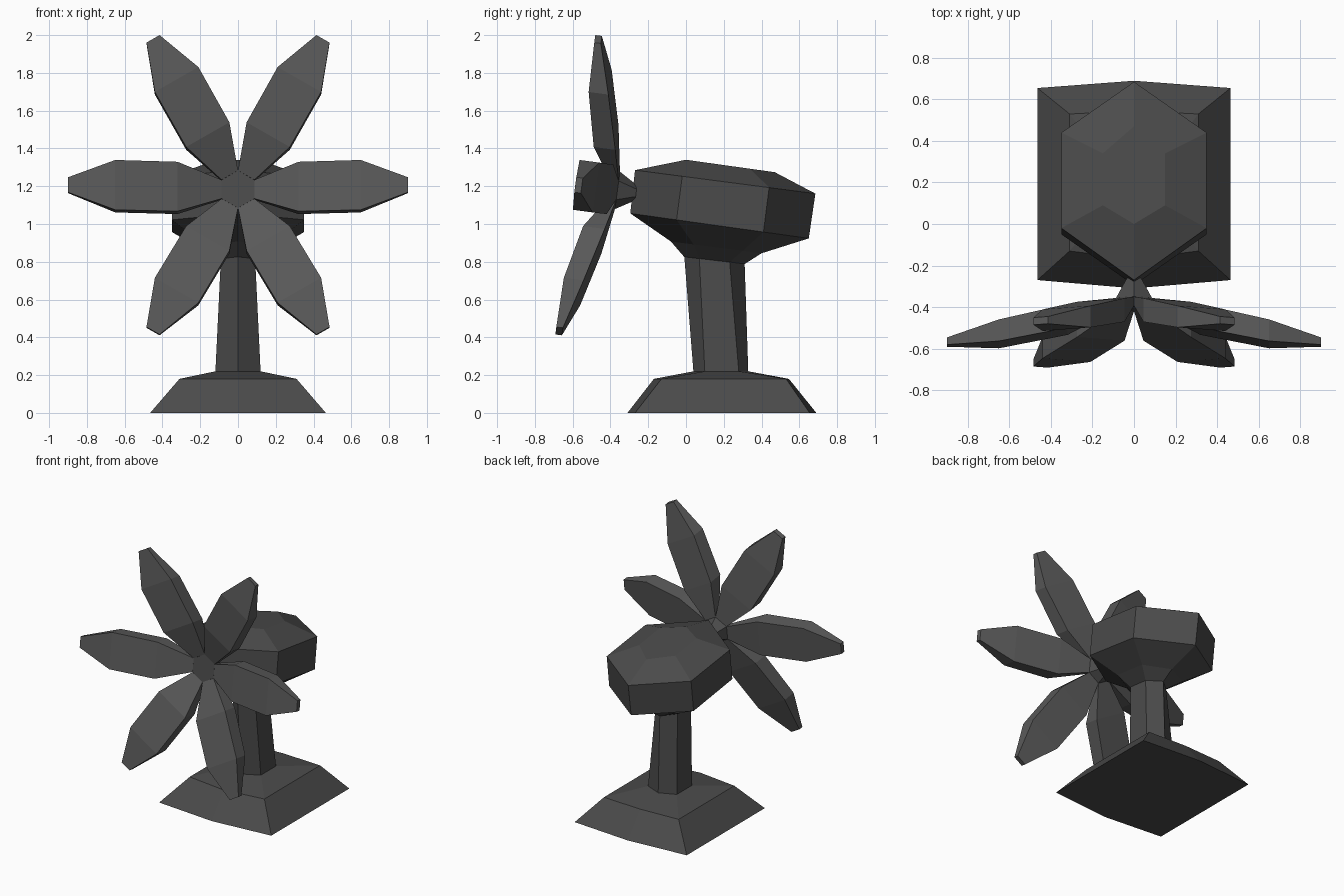
import bpy, bmesh, math
from mathutils import Matrix

if "Cube" in bpy.data.objects:
    bpy.data.objects.remove(bpy.data.objects["Cube"])


def material(name, value):
    m = bpy.data.materials.new(name)
    m.diffuse_color = (value, value, value, 1)
    m.use_nodes = True
    m.node_tree.nodes["Principled BSDF"].inputs["Base Color"].default_value = m.diffuse_color
    return m


dark = material("dark_grey", 0.07)
blade_grey = material("blade_grey", 0.10)


def loft(bm, rings):
    """Skin a stack of equal-sized point rings and cap both ends."""
    loops = [[bm.verts.new(p) for p in ring] for ring in rings]
    n = len(loops[0])
    for a, b in zip(loops, loops[1:]):
        for i in range(n):
            j = (i + 1) % n
            bm.faces.new((a[i], a[j], b[j], b[i]))
    bm.faces.new(loops[0][::-1])
    bm.faces.new(loops[-1])


def part(name, rings, mat, matrix=Matrix()):
    bm = bmesh.new()
    loft(bm, rings)
    bmesh.ops.recalc_face_normals(bm, faces=bm.faces)
    me = bpy.data.meshes.new(name)
    bm.to_mesh(me)
    bm.free()
    me.materials.append(mat)
    ob = bpy.data.objects.new(name, me)
    bpy.context.collection.objects.link(ob)
    ob.matrix_world = matrix


def hexagon(x, y0, y1, y2, y3, z, slope=0.0):
    """Stretched six-sided ring, sloping down towards the back."""
    pts = [(0, y0), (x, y1), (x, y2), (0, y3), (-x, y2), (-x, y1)]
    return [(px, py, z - slope * py) for px, py in pts]


# Foot
part("base", [
    hexagon(0.465, -0.31, -0.27, 0.655, 0.69, 0.0),
    hexagon(0.31, -0.17, -0.13, 0.53, 0.545, 0.18),
    hexagon(0.12, 0.04, 0.10, 0.28, 0.33, 0.22)], dark)

# Stand
part("post", [
    hexagon(0.12, 0.04, 0.10, 0.28, 0.33, 0.21),
    hexagon(0.09, -0.01, 0.07, 0.23, 0.31, 0.84, 0.12)], dark)

# Motor housing, sloping to the back
part("motor_housing", [
    hexagon(0.09, -0.01, 0.07, 0.23, 0.31, 0.825, 0.12),
    hexagon(0.18, -0.08, 0.04, 0.30, 0.40, 0.897, 0.13),
    hexagon(0.35, -0.295, -0.05, 0.41, 0.65, 1.015, 0.14),
    hexagon(0.35, -0.27, -0.02, 0.44, 0.685, 1.25, 0.13),
    hexagon(0.15, 0.0, 0.09, 0.34, 0.47, 1.34, 0.14)], dark)

# Fan frame: local -y is the tilted axle
fan = Matrix.Translation((0, -0.363, 1.178)) @ Matrix.Rotation(math.radians(-7.6), 4, 'X')

# Hub with tapering axle behind it
angles = [math.radians(30 + 60 * k) for k in range(6)]
part("hub", [[(r * math.cos(a), -d, r * math.sin(a)) for a in angles]
             for r, d in [(0.04, -0.10), (0.1, 0.0), (0.1, 0.045)]], dark, fan)

# Six cupped blades: radius, half width, back depth, front depth
sections = [(0.087, 0.05, 0.0, 0.045), (0.32, 0.132, 0.04, 0.155),
            (0.65, 0.133, 0.115, 0.22), (0.90, 0.04, 0.19, 0.225)]
blade = [[(r, -b, -w), (r, -b, w), (r, -f, w), (r, -f, -w)] for r, w, b, f in sections]
for k in range(6):
    part(f"blade_{k + 1}", blade, blade_grey,
         fan @ Matrix.Rotation(math.radians(60 * k), 4, 'Y'))
